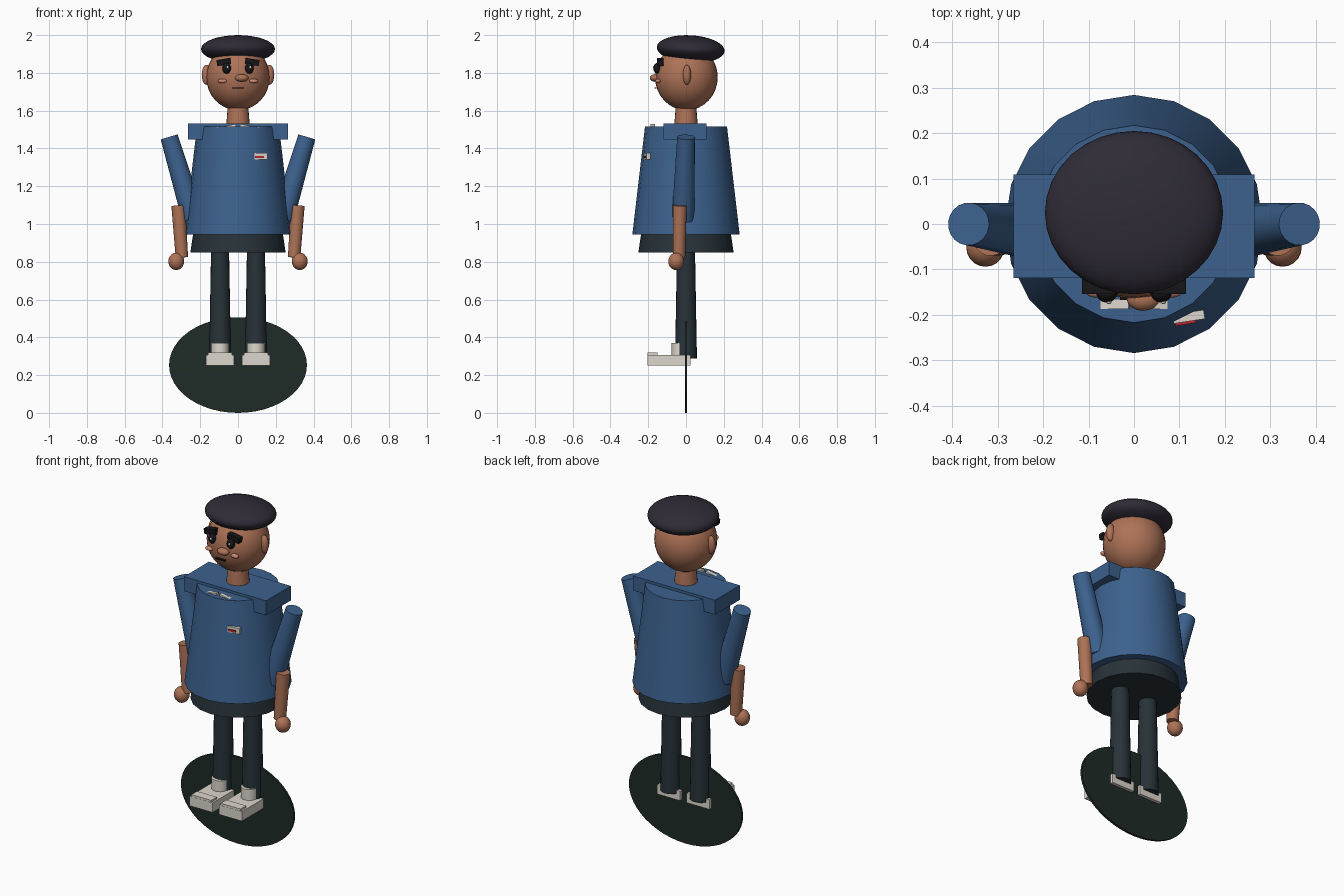
import bpy, math
from mathutils import Vector

if "Cube" in bpy.data.objects:
    bpy.data.objects.remove(bpy.data.objects["Cube"])


def material(name, color):
    m = bpy.data.materials.new(name)
    m.diffuse_color = (*color, 1)
    m.use_nodes = True
    m.node_tree.nodes["Principled BSDF"].inputs["Base Color"].default_value = m.diffuse_color
    return m


BLUE = material("blue_cloth", (0.045, 0.12, 0.27))
SKIN = material("skin", (0.42, 0.17, 0.095))
PINK = material("blush", (0.62, 0.25, 0.17))
TROUSER = material("dark_cloth", (0.02, 0.032, 0.04))
HAT = material("hat_cloth", (0.028, 0.024, 0.037))
WHITE = material("off_white", (0.72, 0.68, 0.61))
RED = material("red", (0.45, 0.02, 0.03))
BLACK = material("black", (0.008, 0.008, 0.01))
BASE = material("base_green", (0.013, 0.024, 0.02))


def finish(name, mat, smooth=True):
    o = bpy.context.object
    o.name = name
    o.data.materials.append(mat)
    if smooth:
        bpy.ops.object.shade_smooth_by_angle(angle=math.radians(35))
    return o


def ball(name, loc, radii, mat, tilt=0, seg=32):
    bpy.ops.mesh.primitive_uv_sphere_add(segments=seg, ring_count=seg // 2, radius=1,
                                         location=loc, rotation=(tilt, 0, 0))
    bpy.context.object.scale = radii
    return finish(name, mat)


def tube(name, low, high, r_low, r_high, mat, sides=20):
    # tapered cylinder between two points
    low, high = Vector(low), Vector(high)
    d = high - low
    bpy.ops.mesh.primitive_cone_add(vertices=sides, radius1=r_low, radius2=r_high, depth=d.length,
                                    location=(low + high) / 2,
                                    rotation=d.to_track_quat('Z', 'Y').to_euler())
    return finish(name, mat)


def box(name, loc, size, mat, rot=(0, 0, 0)):
    bpy.ops.mesh.primitive_cube_add(size=1, location=loc, rotation=rot)
    bpy.context.object.scale = size
    return finish(name, mat, False)


# upright oval base plate
bpy.ops.mesh.primitive_cylinder_add(vertices=48, radius=1, depth=1, location=(0, 0, 0.253),
                                    rotation=(math.pi / 2, 0, 0))
bpy.context.object.scale = (0.365, 0.253, 0.013)
finish("base_plate", BASE)

# body
tube("hips", (0, 0, 0.85), (0, 0, 1.0), 0.252, 0.23, TROUSER)
tube("torso", (0, 0, 0.945), (0, 0, 1.517), 0.284, 0.217, BLUE)
box("shoulder_yoke", (0, -0.005, 1.49), (0.53, 0.228, 0.085), BLUE)
tube("neck", (0, 0, 1.5), (0, 0, 1.64), 0.064, 0.053, SKIN)

# chest badge
turn = (0, 0, 0.15)
box("badge", (0.12, -0.204, 1.358), (0.07, 0.02, 0.034), WHITE, turn)
box("badge_stripe", (0.113, -0.214, 1.355), (0.046, 0.014, 0.011), RED, turn)

# head, hat and central face parts
ball("head", (0, 0.002, 1.777), (0.168, 0.166, 0.175), SKIN)
ball("hat", (0, 0.025, 1.926), (0.196, 0.18, 0.073), HAT, tilt=-0.06)
ball("nose", (0.02, -0.165, 1.773), (0.036, 0.026, 0.02), SKIN, seg=16)
box("mouth", (0, -0.161, 1.72), (0.062, 0.012, 0.007), BLACK)

for s, side in ((-1, "left"), (1, "right")):
    # face pairs
    ball(side + "_eye", (s * 0.06, -0.152, 1.824), (0.023, 0.021, 0.029), BLACK, seg=16)
    ball(side + "_eye_glint", (s * 0.06 + 0.005, -0.172, 1.83), (0.006, 0.004, 0.007), WHITE, seg=12)
    box(side + "_brow", (s * 0.075, -0.137, 1.858), (0.075, 0.034, 0.032), BLACK, (0, s * 0.17, 0))
    ball(side + "_cheek", (s * 0.083, -0.148, 1.757), (0.024, 0.014, 0.012), PINK, seg=16)
    ball(side + "_ear", (s * 0.166, 0.005, 1.79), (0.026, 0.022, 0.053), SKIN, seg=20)

    # collar flap, mostly sunk into the torso
    box(side + "_collar", (s * 0.057, -0.176, 1.5), (0.1, 0.022, 0.04), WHITE, (0, s * 0.2, 0))

    # arm
    tube(side + "_sleeve", (s * 0.235, -0.015, 1.025), (s * 0.364, 0, 1.46), 0.061, 0.047, BLUE)
    tube(side + "_forearm", (s * 0.297, -0.037, 0.823), (s * 0.316, -0.033, 1.098), 0.033, 0.037, SKIN)
    ball(side + "_hand", (s * 0.327, -0.052, 0.802), (0.042, 0.042, 0.046), SKIN, seg=20)

    # leg and shoe
    x = s * 0.095
    tube(side + "_leg", (x, 0, 0.287), (x, 0, 0.9), 0.058, 0.047, TROUSER)
    tube(side + "_sock", (x, -0.03, 0.28), (x, -0.03, 0.37), 0.046, 0.046, WHITE)
    box(side + "_shoe", (x, -0.09, 0.279), (0.148, 0.23, 0.056), WHITE)
    box(side + "_toe_cap", (x, -0.178, 0.296), (0.128, 0.052, 0.046), WHITE)
